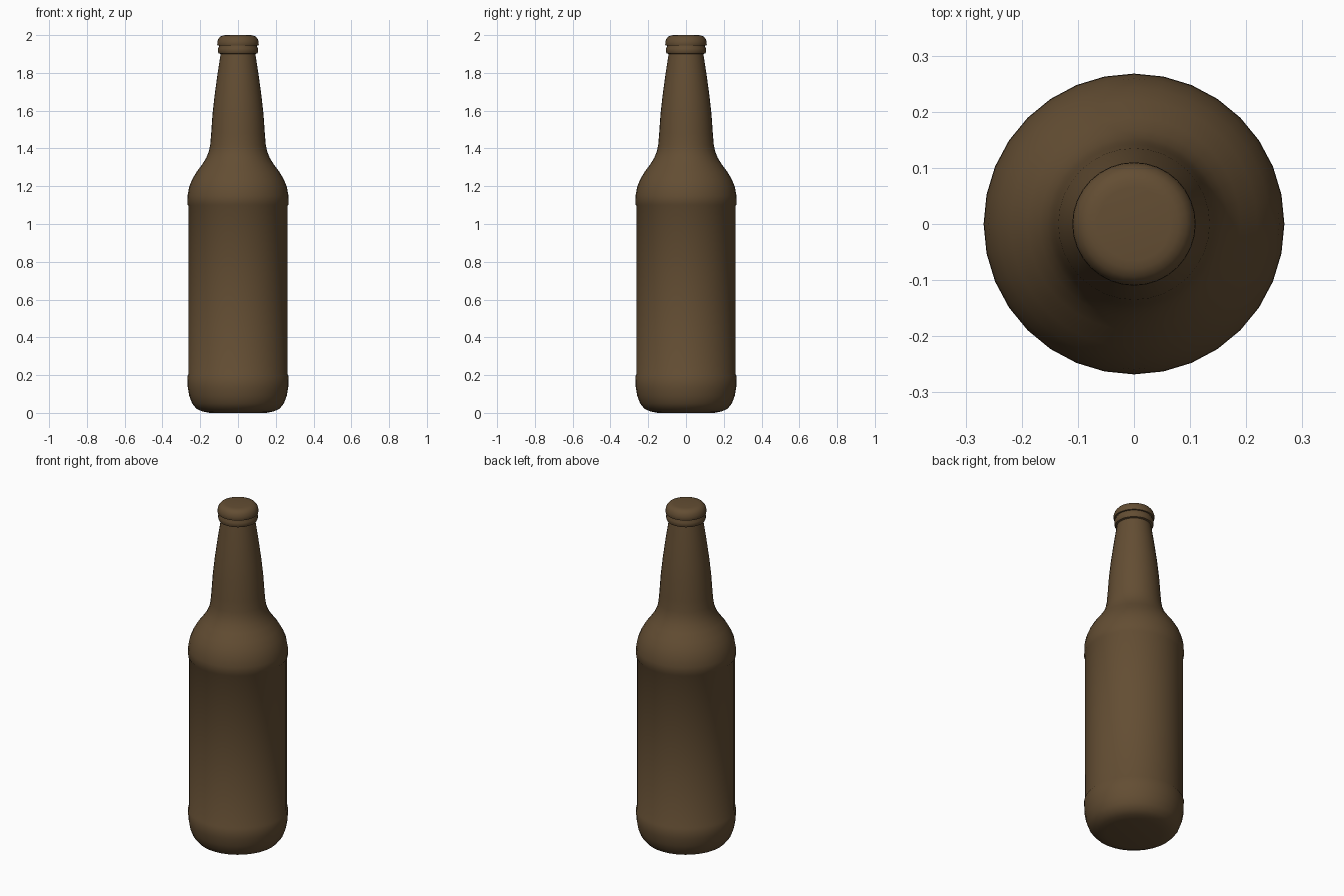
import bpy, bmesh, math

if "Cube" in bpy.data.objects:
    bpy.data.objects.remove(bpy.data.objects["Cube"])

SEGMENTS = 32

brown = bpy.data.materials.new("brown_glass")
brown.diffuse_color = (0.125, 0.075, 0.033, 1)
brown.use_nodes = True
brown.node_tree.nodes["Principled BSDF"].inputs["Base Color"].default_value = brown.diffuse_color


def lathe(name, profile, angle):
    """Revolve (radius, height) points around z; ends are closed with caps."""
    bm = bmesh.new()
    rings = []
    for r, z in profile:
        rings.append([bm.verts.new((r * math.cos(2 * math.pi * i / SEGMENTS),
                                    r * math.sin(2 * math.pi * i / SEGMENTS), z))
                      for i in range(SEGMENTS)])
    for low, high in zip(rings, rings[1:]):
        for i in range(SEGMENTS):
            j = (i + 1) % SEGMENTS
            bm.faces.new((low[i], low[j], high[j], high[i]))
    bm.faces.new(rings[0][::-1])
    bm.faces.new(rings[-1])
    mesh = bpy.data.meshes.new(name)
    bm.to_mesh(mesh)
    bm.free()
    mesh.materials.append(brown)
    obj = bpy.data.objects.new(name, mesh)
    bpy.context.collection.objects.link(obj)
    bpy.ops.object.select_all(action='DESELECT')
    obj.select_set(True)
    bpy.context.view_layer.objects.active = obj
    bpy.ops.object.shade_smooth_by_angle(angle=math.radians(angle))
    return obj


# Bottle: rounded base, recessed label band, shoulder, neck and lip ring
lathe("bottle", [
    (0.15, 0.0), (0.19, 0.008), (0.22, 0.022), (0.243, 0.05), (0.258, 0.09),
    (0.266, 0.135), (0.268, 0.195), (0.263, 0.203),
    (0.263, 1.097), (0.268, 1.105), (0.267, 1.15), (0.259, 1.195),
    (0.243, 1.235), (0.22, 1.275), (0.19, 1.315), (0.168, 1.35),
    (0.154, 1.385), (0.147, 1.42), (0.142, 1.48), (0.135, 1.58),
    (0.124, 1.68), (0.109, 1.79), (0.096, 1.875), (0.092, 1.9),
    (0.102, 1.903), (0.106, 1.912), (0.106, 1.93), (0.100, 1.94), (0.100, 1.95),
], 40)

# Crown cap with rounded top edge
lathe("cap", [
    (0.098, 1.944), (0.108, 1.945), (0.110, 1.952), (0.109, 1.965),
    (0.104, 1.98), (0.094, 1.992), (0.08, 1.998), (0.065, 2.0),
], 40)
